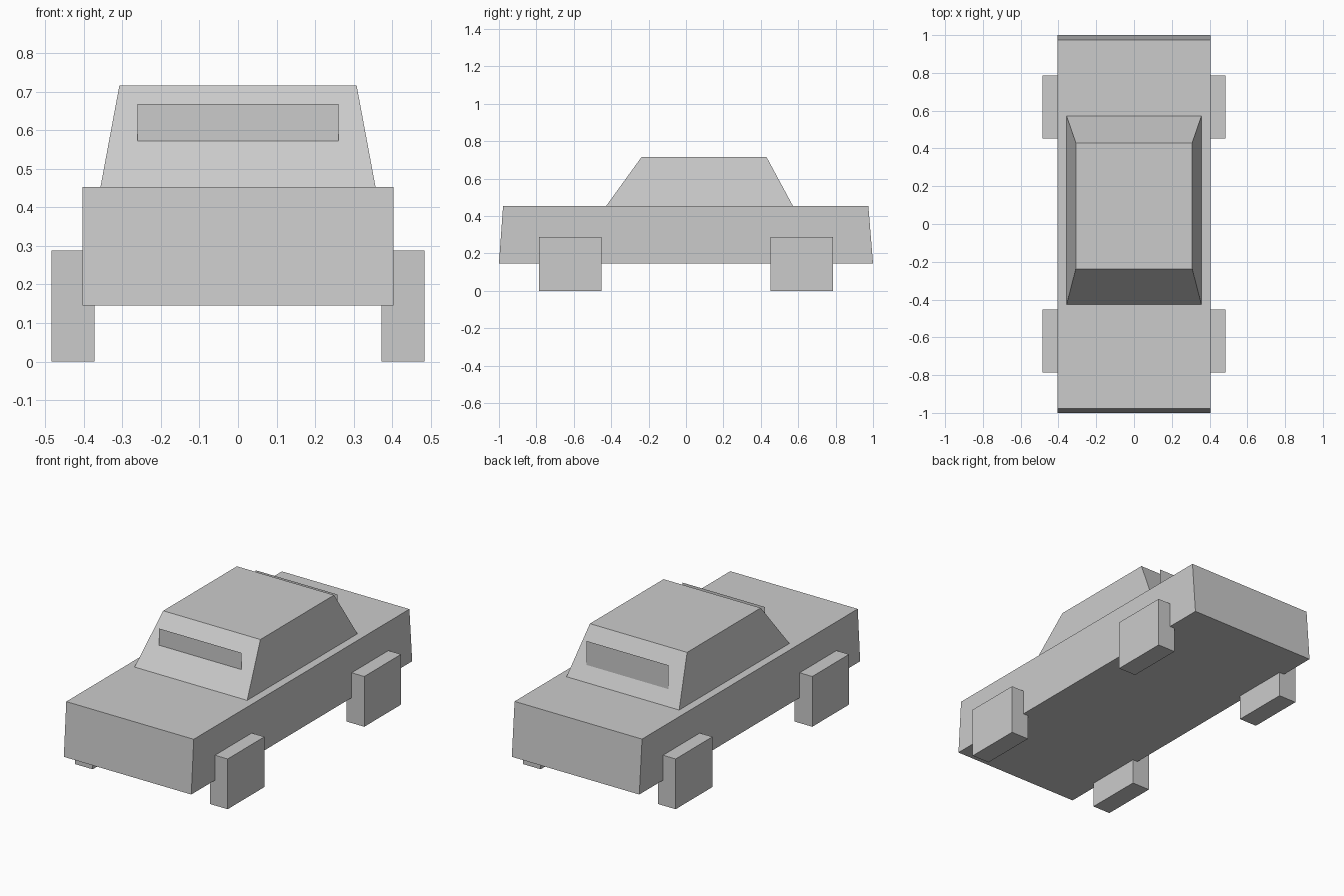
import bpy
import bmesh

# Remove the default cube
cube = bpy.data.objects.get("Cube")
if cube:
    bpy.data.objects.remove(cube, do_unlink=True)

# Single paint colour
paint = bpy.data.materials.new("light grey")
paint.use_nodes = True
grey = (0.6, 0.6, 0.6, 1)
paint.diffuse_color = grey
paint.node_tree.nodes["Principled BSDF"].inputs["Base Color"].default_value = grey


def add_object(name, bm):
    mesh = bpy.data.meshes.new(name)
    bm.to_mesh(mesh)
    bm.free()
    mesh.materials.append(paint)
    obj = bpy.data.objects.new(name, mesh)
    bpy.context.collection.objects.link(obj)
    return obj


def tapered_box(name, lower, upper):
    """Box between two level rectangles given as (x0, x1, y0, y1, z)."""
    bm = bmesh.new()
    rings = []
    for x0, x1, y0, y1, z in (lower, upper):
        corners = ((x0, y0), (x1, y0), (x1, y1), (x0, y1))
        rings.append([bm.verts.new((x, y, z)) for x, y in corners])
    low, top = rings
    bm.faces.new(low[::-1])
    bm.faces.new(top)
    for i in range(4):
        j = (i + 1) % 4
        bm.faces.new((low[i], low[j], top[j], top[i]))
    return add_object(name, bm)


def window(name, y, z0, z1, half):
    """Thin upright pane standing out of a sloping cabin end."""
    bm = bmesh.new()
    side = half if y < 0 else -half
    corners = ((-side, z0), (side, z0), (side, z1), (-side, z1))
    bm.faces.new([bm.verts.new((x, y, z)) for x, z in corners])
    return add_object(name, bm)


# Body and cabin
tapered_box("body", (-0.404, 0.404, -1, 1, 0.145),
            (-0.404, 0.404, -0.978, 0.975, 0.453))
tapered_box("cabin", (-0.357, 0.357, -0.427, 0.572, 0.453),
            (-0.308, 0.308, -0.237, 0.43, 0.716))

# Upright window panes
window("windscreen", -0.343, 0.572, 0.668, 0.261)
window("rear_window", 0.53, 0.53, 0.668, 0.261)

# Block wheels
for end, y0, y1 in (("front", -0.785, -0.452), ("rear", 0.452, 0.785)):
    for side, x0, x1 in (("left", 0.372, 0.484), ("right", -0.484, -0.372)):
        tapered_box(f"{end}_{side}_wheel", (x0, x1, y0, y1, 0),
                    (x0, x1, y0, y1, 0.288))
